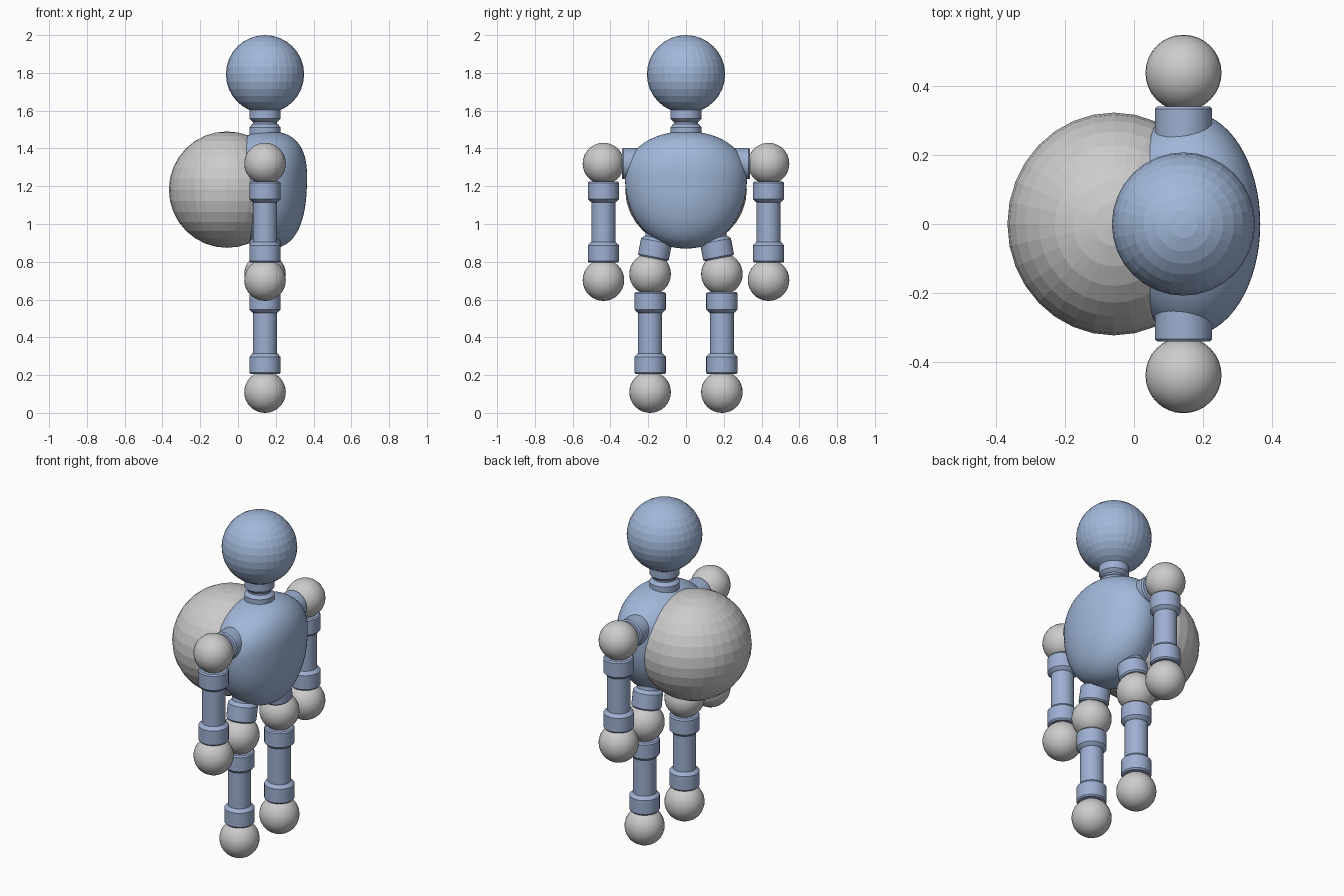
import bpy, math
from mathutils import Vector

if "Cube" in bpy.data.objects:
    bpy.data.objects.remove(bpy.data.objects["Cube"])

CX = 0.143  # x of the limb and head plane


def material(name, rgb):
    m = bpy.data.materials.new(name)
    m.diffuse_color = (*rgb, 1)
    m.use_nodes = True
    m.node_tree.nodes["Principled BSDF"].inputs["Base Color"].default_value = m.diffuse_color
    return m


BLUE = material("soft blue", (0.36, 0.48, 0.70))
LIMB = material("limb blue", (0.34, 0.43, 0.64))
GRAY = material("light gray", (0.60, 0.60, 0.60))


def ball(name, loc, radii, mat, smooth, seg=32, rings=16):
    bpy.ops.mesh.primitive_uv_sphere_add(segments=seg, ring_count=rings, radius=1, location=loc)
    o = bpy.context.object
    o.name = name
    for v in o.data.vertices:
        v.co = Vector(v.co[i] * radii[i] for i in range(3))
    o.data.materials.append(mat)
    if smooth:
        bpy.ops.object.shade_smooth()
    return o


def limb(name, start, end, seg=32):
    """Shaft with a chamfered cuff on each end, lathed from start to end."""
    a, b = Vector(start), Vector(end)
    L = (b - a).length
    half = [(0.076, 0), (0.083, 0.008), (0.083, 0.092), (0.068, 0.108), (0.064, 0.110)]
    prof = half + [(r, L - h) for r, h in reversed(half)]
    verts, faces = [], []
    for r, h in prof:
        verts += [(r * math.cos(2 * math.pi * i / seg), r * math.sin(2 * math.pi * i / seg), h)
                  for i in range(seg)]
    for k in range(len(prof) - 1):
        for i in range(seg):
            j = (i + 1) % seg
            faces.append((k * seg + i, k * seg + j, (k + 1) * seg + j, (k + 1) * seg + i))
    n = len(verts)
    faces += [tuple(reversed(range(seg))), tuple(range(n - seg, n))]
    me = bpy.data.meshes.new(name)
    me.from_pydata(verts, [], faces)
    me.materials.append(LIMB)
    o = bpy.data.objects.new(name, me)
    bpy.context.collection.objects.link(o)
    o.location = a
    o.rotation_euler = (b - a).to_track_quat('Z', 'Y').to_euler()
    bpy.ops.object.select_all(action='DESELECT')
    o.select_set(True)
    bpy.context.view_layer.objects.active = o
    bpy.ops.object.shade_smooth_by_angle(angle=math.radians(30))


# Head, neck and round back pack
ball("head", (CX, 0, 1.793), (0.207,) * 3, BLUE, False)
limb("neck", (CX, 0, 1.42), (CX, 0, 1.65))
ball("back_pack", (-0.058, 0, 1.182), (0.308, 0.322, 0.308), GRAY, False)

# Torso: a sphere reshaped to a full chest with a long rounded belly
torso = ball("torso", (0.16, 0, 1.25), (1, 1, 1), BLUE, True, 64, 48)
for v in torso.data.vertices:
    x, y, z = v.co
    r = max(math.hypot(x, y), 1e-6)
    az = min(abs(z), 1)
    fx = (1 - az ** 2.5) ** (1 / 2.5)
    fy = (1 - az ** 2.1) ** (1 / 2.1)
    v.co = (0.205 * x / r * fx, 0.323 * y / r * fy, z * (0.24 if z > 0 else 0.38))

# Arms and legs on both sides
for side, s in (("right", -1), ("left", 1)):
    ya, yl = 0.437 * s, 0.19 * s
    R = (0.11,) * 3
    ball(side + "_shoulder", (CX, ya, 1.32), R, GRAY, True)
    limb(side + "_shoulder_link", (CX, ya - 0.097 * s, 1.32), (CX, ya - 0.337 * s, 1.32))
    limb(side + "_arm", (CX, ya, 1.225), (CX, ya, 0.795))
    ball(side + "_hand", (CX, ya, 0.703), R, GRAY, True)
    ball(side + "_hip", (CX, yl, 0.735), R, GRAY, True)
    d = Vector((0, -0.19 * s, 0.98))
    hip = Vector((CX, yl, 0.735))
    limb(side + "_hip_link", hip + d * 0.085, hip + d * 0.33)
    limb(side + "_leg", (CX, yl, 0.64), (CX, yl, 0.205))
    ball(side + "_foot", (CX, yl, 0.11), R, GRAY, True)
